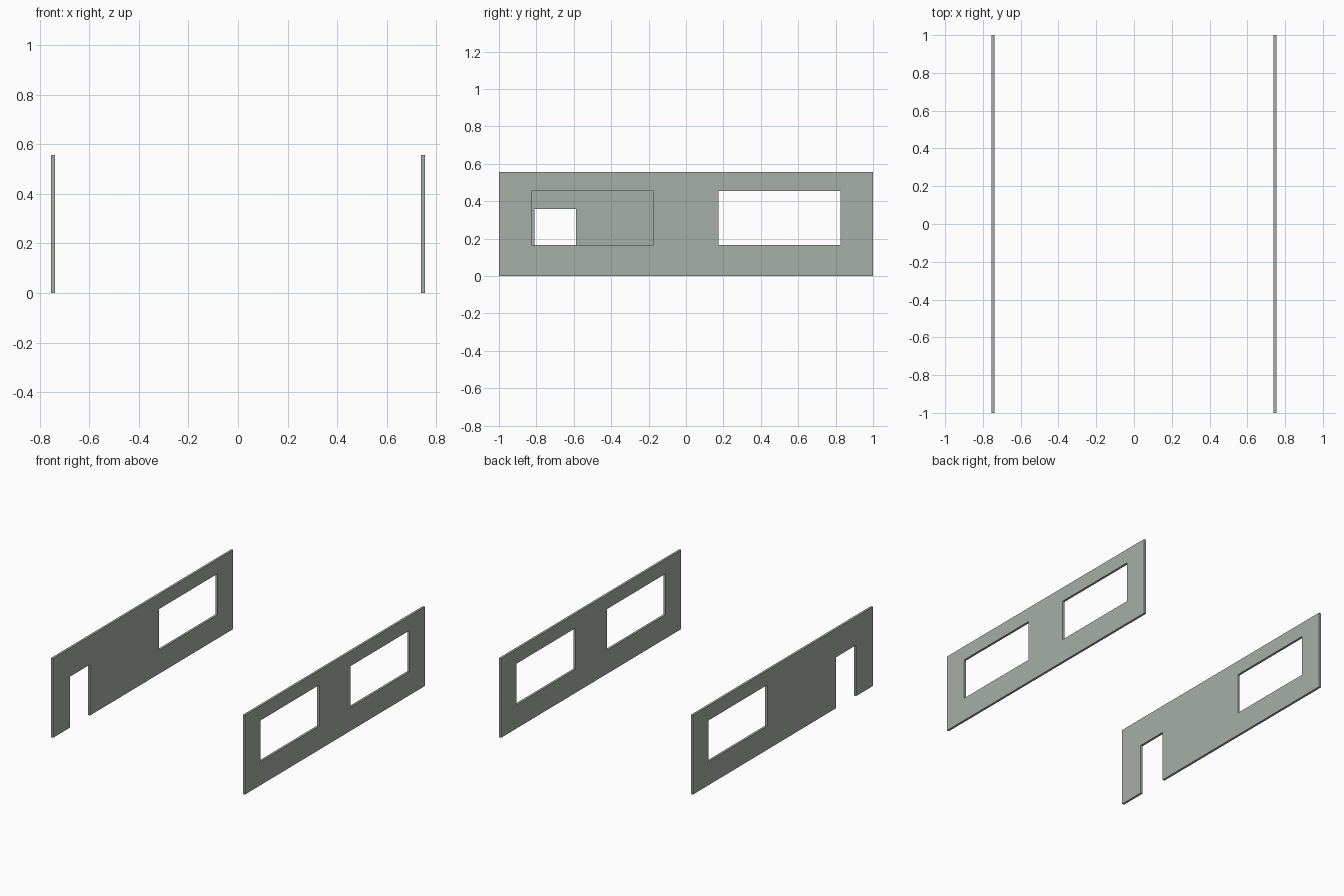
import bpy, bmesh, math

if "Cube" in bpy.data.objects:
    bpy.data.objects.remove(bpy.data.objects["Cube"])

HEIGHT, THICK, INNER_X = 0.557, 0.016, 0.738

mat = bpy.data.materials.new("grey green panel")
mat.diffuse_color = (0.38, 0.43, 0.38, 1)
mat.use_nodes = True
mat.node_tree.nodes["Principled BSDF"].inputs["Base Color"].default_value = mat.diffuse_color

# Openings as (y0, y1, z0, z1)
front_window = (-0.826, -0.174, 0.166, 0.455)
back_window = (0.174, 0.826, 0.166, 0.455)
doorway = (-0.811, -0.589, 0.0, 0.358)


def wall(name, x, openings):
    """Flat wall in the yz plane, split at the opening edges, then thickened along +x."""
    ys = sorted({-1.0, 1.0} | {v for o in openings for v in o[:2]})
    zs = sorted({0.0, HEIGHT} | {v for o in openings for v in o[2:]})
    bm = bmesh.new()
    grid = [[bm.verts.new((x, y, z)) for z in zs] for y in ys]
    for i in range(len(ys) - 1):
        for j in range(len(zs) - 1):
            cy, cz = (ys[i] + ys[i + 1]) / 2, (zs[j] + zs[j + 1]) / 2
            if any(a < cy < b and c < cz < d for a, b, c, d in openings):
                continue
            bm.faces.new((grid[i][j], grid[i + 1][j], grid[i + 1][j + 1], grid[i][j + 1]))
    bmesh.ops.delete(bm, geom=[v for v in bm.verts if not v.link_faces], context='VERTS')
    ext = bmesh.ops.extrude_face_region(bm, geom=bm.faces[:], use_keep_orig=True)
    moved = [g for g in ext["geom"] if isinstance(g, bmesh.types.BMVert)]
    bmesh.ops.translate(bm, verts=moved, vec=(THICK, 0, 0))
    bmesh.ops.recalc_face_normals(bm, faces=bm.faces[:])
    me = bpy.data.meshes.new(name)
    bm.to_mesh(me)
    bm.free()
    me.materials.append(mat)
    ob = bpy.data.objects.new(name, me)
    bpy.context.collection.objects.link(ob)


# Right wall with two windows, left wall with a doorway and a window
wall("right_wall", INNER_X, [front_window, back_window])
wall("left_wall", -INNER_X - THICK, [doorway, back_window])
